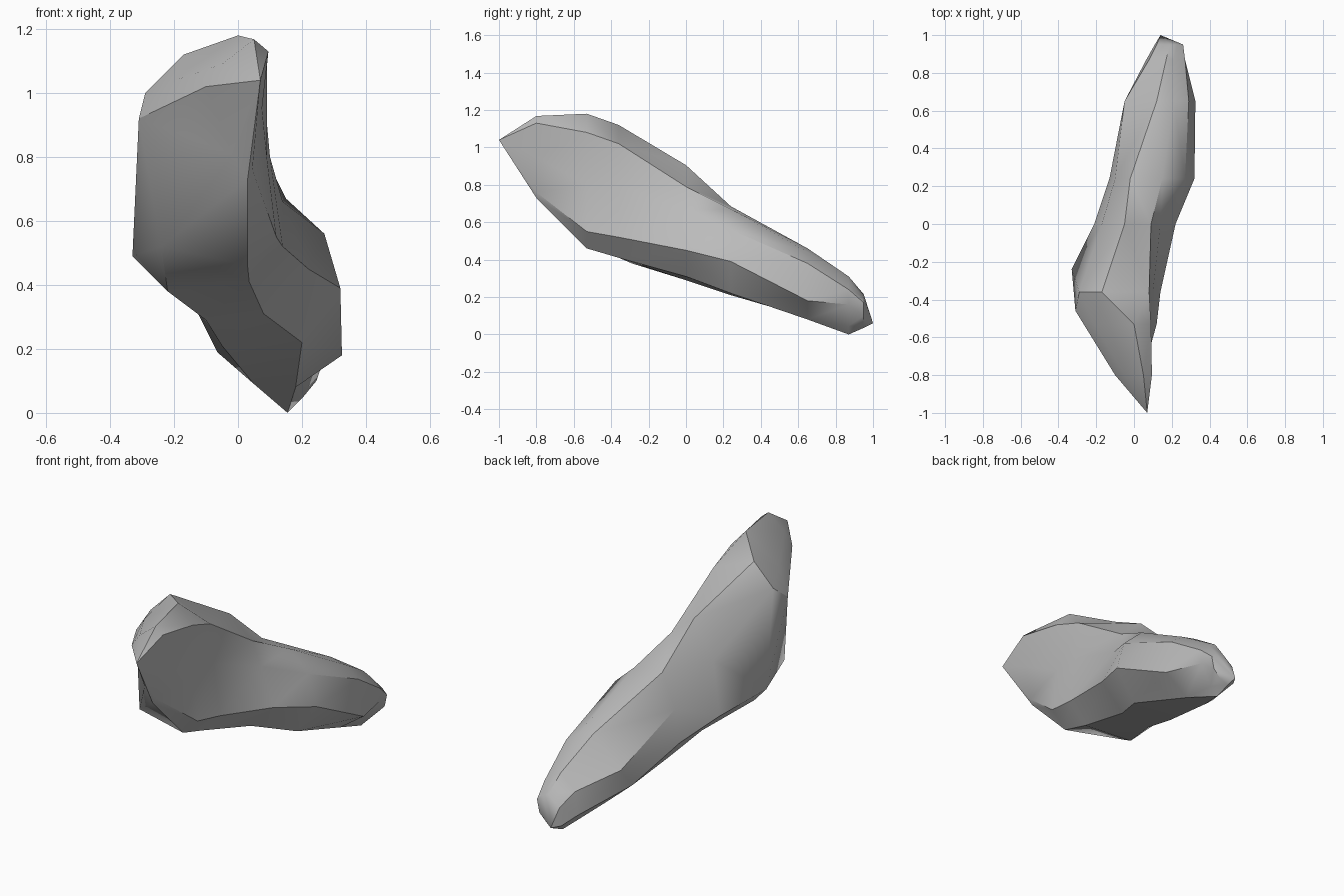
import bpy, bmesh, math

if "Cube" in bpy.data.objects:
    bpy.data.objects.remove(bpy.data.objects["Cube"])

# Cross-sections along y; each lists (x, z) from the crest, down the right side,
# under the belly and back up the left side. A third value shifts a point along y.
SECTIONS = [
    (-0.80, [(.05, 1.168), (.095, 1.13), (.075, .95), (.045, .76), (.03, .73), (-.02, .81), (-.10, 1.02), (-.05, 1.09)]),
    (-0.53, [(0, 1.18), (.09, 1.08), (.09, .80), (.12, .55), (.03, .46), (-.24, .52), (-.31, .92, .07), (-.21, 1.035)]),
    (-0.36, [(-.17, 1.12), (.08, 1.02), (.10, .80), (.14, .52), (.035, .41), (-.22, .38, .07), (-.33, .49, .12), (-.29, 1.0)]),
    (0.00, [(-.05, .905), (.09, .79), (.14, .66), (.22, .45), (.08, .31), (-.10, .29), (-.21, .40), (-.17, .70)]),
    (0.24, [(-.02, .685), (.15, .67), (.27, .56), (.32, .39), (.20, .22), (-.05, .21), (-.13, .32), (-.10, .50)]),
    (0.65, [(.12, .46), (.21, .44), (.29, .38), (.325, .18), (.18, .08), (.05, .09), (-.065, .19, -.08), (-.05, .30)]),
    (0.87, [(.17, .31), (.21, .29), (.27, .24), (.265, .16), (.20, .045), (.155, 0), (.065, .10), (.08, .23)]),
    (0.95, [(.19, .215), (.23, .20), (.26, .17), (.245, .10), (.20, .055), (.15, .035), (.11, .06), (.12, .16)]),
]
FRONT_TIP = (.07, -1.0, 1.04)
BACK_TIP = (.14, 1.0, .06)

stone = bpy.data.materials.new("stone grey")
stone.diffuse_color = (.5, .5, .5, 1)
stone.use_nodes = True
stone.node_tree.nodes["Principled BSDF"].inputs["Base Color"].default_value = stone.diffuse_color

# Rock body: skin the sections together and close both ends to a point
bm = bmesh.new()
rings = [[bm.verts.new((p[0], y + sum(p[2:]), p[1])) for p in pts] for y, pts in SECTIONS]
n = len(rings[0])
for a, b in zip(rings, rings[1:]):
    for i in range(n):
        j = (i + 1) % n
        bm.faces.new((a[i], a[j], b[j], b[i]))
for ring, tip in ((rings[0], FRONT_TIP), (rings[-1], BACK_TIP)):
    point = bm.verts.new(tip)
    for i in range(n):
        bm.faces.new((ring[i], ring[(i + 1) % n], point))
bmesh.ops.triangulate(bm, faces=bm.faces[:], quad_method='SHORT_EDGE')
bmesh.ops.recalc_face_normals(bm, faces=bm.faces[:])

mesh = bpy.data.meshes.new("rock")
bm.to_mesh(mesh)
bm.free()
mesh.materials.append(stone)
rock = bpy.data.objects.new("rock", mesh)
bpy.context.collection.objects.link(rock)

# Smooth facets, keeping the strong ridges crisp
bpy.context.view_layer.objects.active = rock
rock.select_set(True)
bpy.ops.object.shade_smooth_by_angle(angle=math.radians(35))
